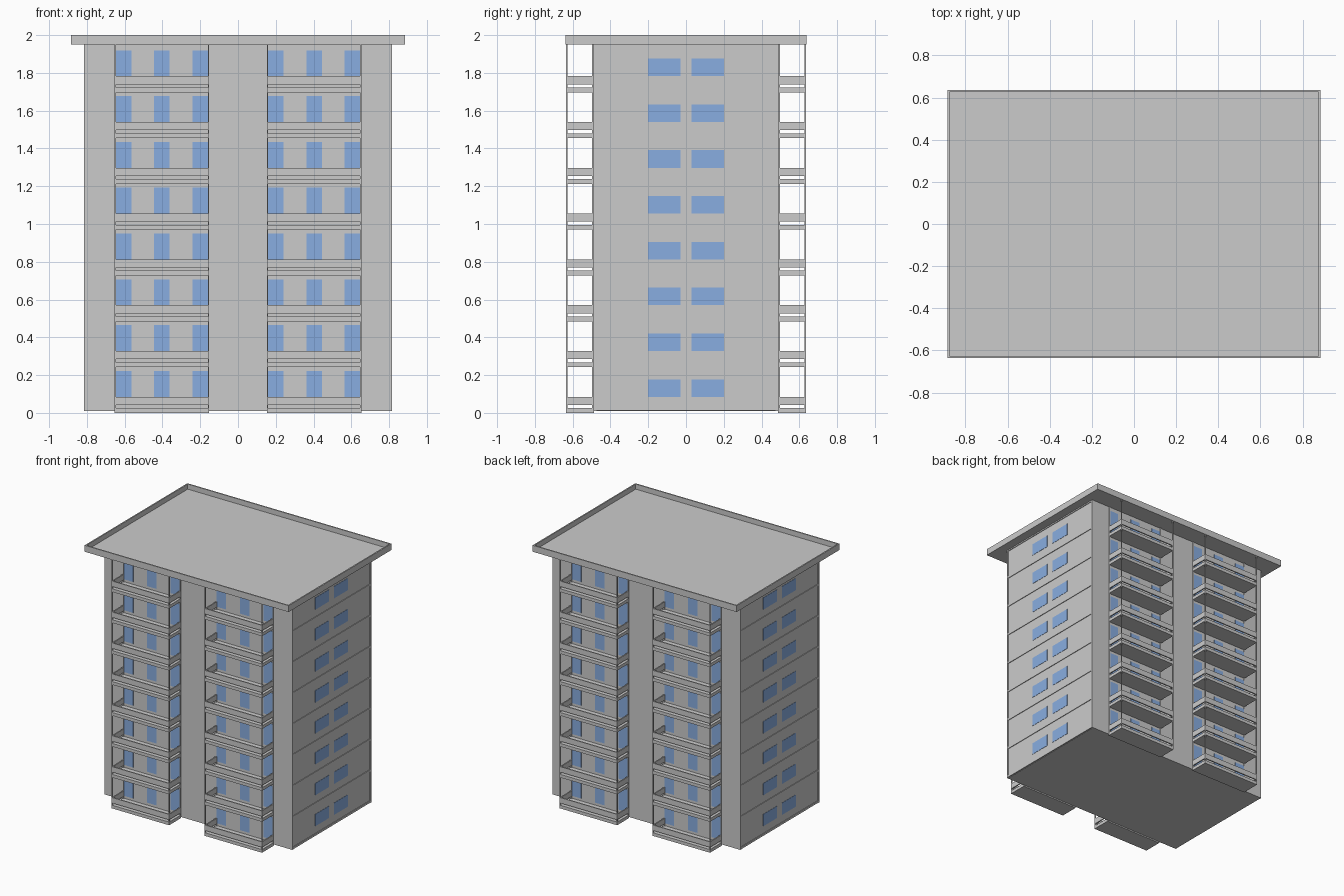
import bpy, bmesh
from mathutils import Vector

if "Cube" in bpy.data.objects:
    bpy.data.objects.remove(bpy.data.objects["Cube"])

FLOORS, STEP = 8, 0.2425

glass = bpy.data.materials.new("window_blue")
glass.diffuse_color = (0.25, 0.42, 0.75, 1)
glass.use_nodes = True
glass.node_tree.nodes["Principled BSDF"].inputs["Base Color"].default_value = glass.diffuse_color


def boxes(name, spans, mat=None):
    """One object from many boxes, each (x0, x1, y0, y1, z0, z1)."""
    bm = bmesh.new()
    for x0, x1, y0, y1, z0, z1 in spans:
        lo, hi = Vector((x0, y0, z0)), Vector((x1, y1, z1))
        vs = bmesh.ops.create_cube(bm, size=1)["verts"]
        for v in vs:
            v.co = (lo + hi) / 2 + v.co * (hi - lo)
    me = bpy.data.meshes.new(name)
    bm.to_mesh(me)
    bm.free()
    ob = bpy.data.objects.new(name, me)
    bpy.context.collection.objects.link(ob)
    if mat:
        me.materials.append(mat)
    return ob


def mirror(ob, x=False, y=False):
    m = ob.modifiers.new("mirror", "MIRROR")
    m.use_axis = (x, y, False)
    m.use_mirror_merge = False


levels = [i * STEP for i in range(FLOORS)]

# Main block
boxes("main_block", [(-0.805, 0.805, -0.485, 0.485, 0.01, 1.955)])
mirror(boxes("facade", [(-0.8, 0.8, -0.49, -0.485, 0.01, 1.95)]), y=True)

# Side walls: raised frame around a shallow panel on each floor
frame = [(0.8, 0.815, s - 0.0075, s + 0.0075, 0.01, 1.95) for s in (-0.4825, 0.4825)]
frame += [(0.8, 0.815, -0.475, 0.475, 0.012 + z, 0.028 + z) for z in levels]
frame.append((0.8, 0.815, -0.475, 0.475, 1.94, 1.95))
mirror(boxes("side_frame", frame), x=True)
mirror(boxes("side_panel", [(0.8, 0.81, -0.475, 0.475, 0.015, 1.945)]), x=True)

# Side windows
mirror(boxes("side_window", [(0.808, 0.812, y, y + 0.17, z + 0.085, z + 0.178)
                             for z in levels for y in (-0.2, 0.03)], glass), x=True)

# Balconies: slabs, U-shaped rails and thin corner posts
X0, X1, Y0, Y1, T = 0.153, 0.653, -0.635, -0.488, 0.009
slabs, rails = [], []
for z in levels:
    slabs.append((X0, X1, Y0, Y1, z, z + 0.025))
    a, b = z + 0.042, z + 0.085
    rails += [(X0, X1, Y0, Y0 + T, a, b),
              (X0, X0 + T, Y0 + T, Y1, a, b),
              (X1 - T, X1, Y0 + T, Y1, a, b)]
posts = [(x, x + 0.007, y, y + 0.008, 0.02, 1.955)
         for x in (X0, X1 - 0.007) for y in (Y0 + 0.0005, -0.497)]
mirror(boxes("balcony_slab", slabs), x=True, y=True)
mirror(boxes("balcony_rail", rails), x=True, y=True)
mirror(boxes("balcony_post", posts), x=True, y=True)

# Balcony windows, three per bay
mirror(boxes("balcony_window", [(x - 0.041, x + 0.041, -0.492, -0.488, z + 0.045, z + 0.222)
                                for z in levels for x in (0.2, 0.403, 0.606)], glass),
       x=True, y=True)

# Roof slab with a raised rim
RX, RY, W = 0.885, 0.637, 0.01
boxes("roof_slab", [(-RX + W, RX - W, -RY + W, RY - W, 1.95, 1.96)])
rim = [(-RX, RX, s * (RY - W / 2) - W / 2, s * (RY - W / 2) + W / 2, 1.95, 2.0) for s in (-1, 1)]
rim += [(s * (RX - W / 2) - W / 2, s * (RX - W / 2) + W / 2, -RY + W, RY - W, 1.95, 2.0) for s in (-1, 1)]
boxes("roof_rim", rim)
